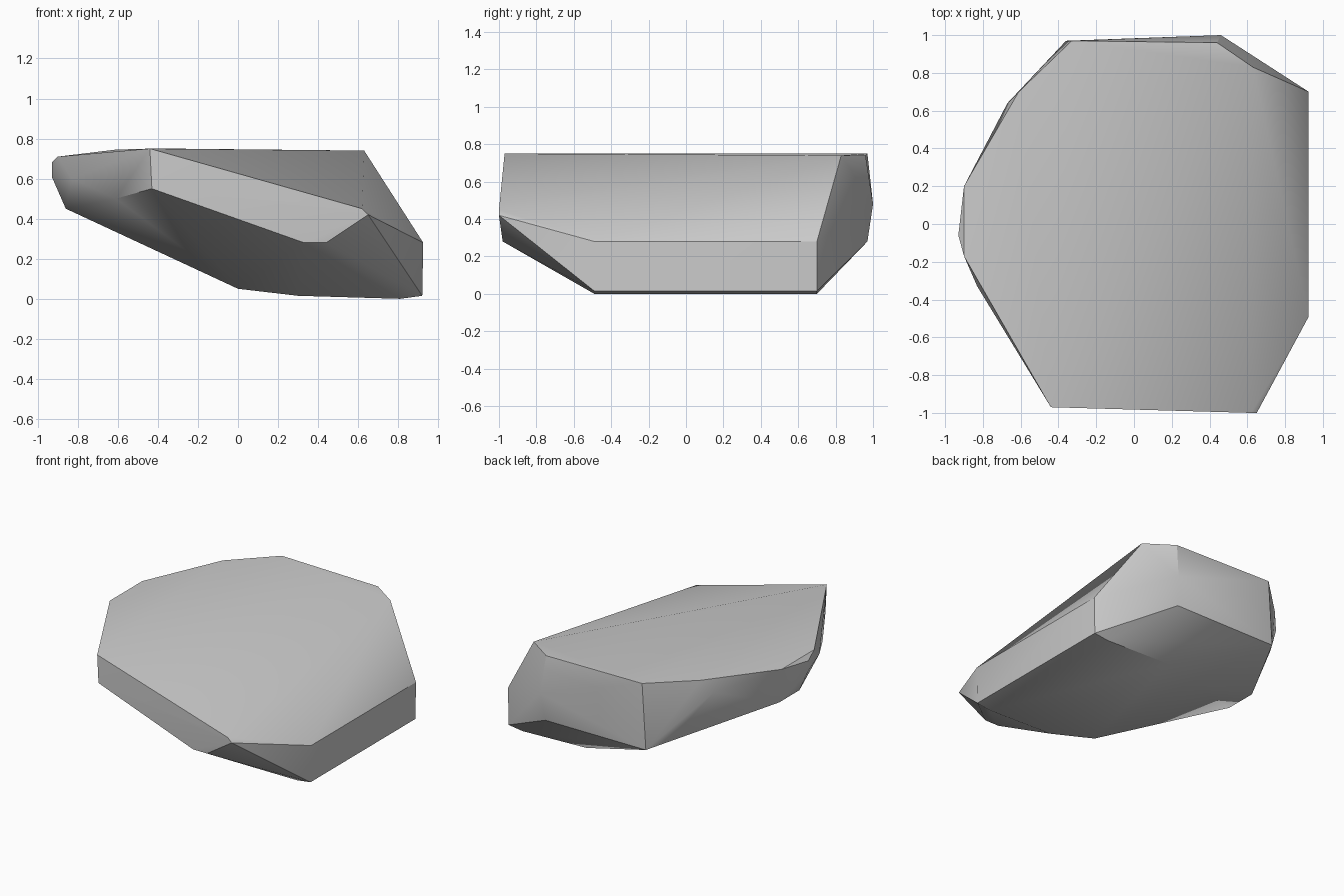
import bpy
import bmesh
import math

# Remove only the default object
default_object = bpy.data.objects.get("Cube")
if default_object:
    bpy.data.objects.remove(default_object, do_unlink=True)


def make_material(name, colour):
    material = bpy.data.materials.new(name)
    material.use_nodes = True
    material.diffuse_color = colour
    shader = material.node_tree.nodes["Principled BSDF"]
    shader.inputs["Base Color"].default_value = colour
    return material


def make_hull(name, points, material, sharp_angle):
    """Wrap the corner points in a convex shell with smooth shallow edges."""
    bm = bmesh.new()
    for point in points:
        bm.verts.new(point)
    result = bmesh.ops.convex_hull(bm, input=bm.verts[:])
    spare = {v for v in result["geom_interior"] + result["geom_unused"]
             if isinstance(v, bmesh.types.BMVert)}
    bmesh.ops.delete(bm, geom=list(spare), context="VERTS")
    bmesh.ops.recalc_face_normals(bm, faces=bm.faces[:])
    mesh = bpy.data.meshes.new(name)
    bm.to_mesh(mesh)
    bm.free()
    mesh.materials.append(material)
    shell = bpy.data.objects.new(name, mesh)
    bpy.context.collection.objects.link(shell)
    bpy.ops.object.select_all(action="DESELECT")
    shell.select_set(True)
    bpy.context.view_layer.objects.active = shell
    bpy.ops.object.shade_smooth_by_angle(angle=math.radians(sharp_angle))
    return shell


# Upper rim of the sloping top face
top_rim = [
    (-.44, -.97, .75), (.62, -1, .45), (.65, -1, .42), (.63, .83, .74),
    (.44, .96, .74), (-.33, .97, .75), (-.61, .7, .745),
    (-.9, .2, .71), (-.9, -.17, .71),
]

# Widest corners around the sides
waist = [
    (-.43, -.97, .55), (.46, 1, .48), (-.67, .64, .65),
    (-.93, -.06, .68), (-.93, -.06, .61), (-.83, -.33, .6),
]

# Undercut corners where the sides turn beneath
undercut = [
    (.33, -.98, .28), (.44, -.98, .28), (.44, .97, .28), (-.36, .97, .28),
    (-.46, .83, .33), (-.86, .17, .45), (-.86, -.06, .45), (-.61, -.68, .5),
]

# Blunt right end and the flat base, repeated at the front and back
base = []
for y in (-.49, .7):
    base += [(.925, y, .28), (.92, y, .015), (.81, y, 0), (.3, y, .015)]
base += [(0, y, .05) for y in (-.4, .55)]

stone = make_material("stone grey", (.6, .6, .6, 1))
make_hull("boulder", top_rim + waist + undercut + base, stone, 30)
